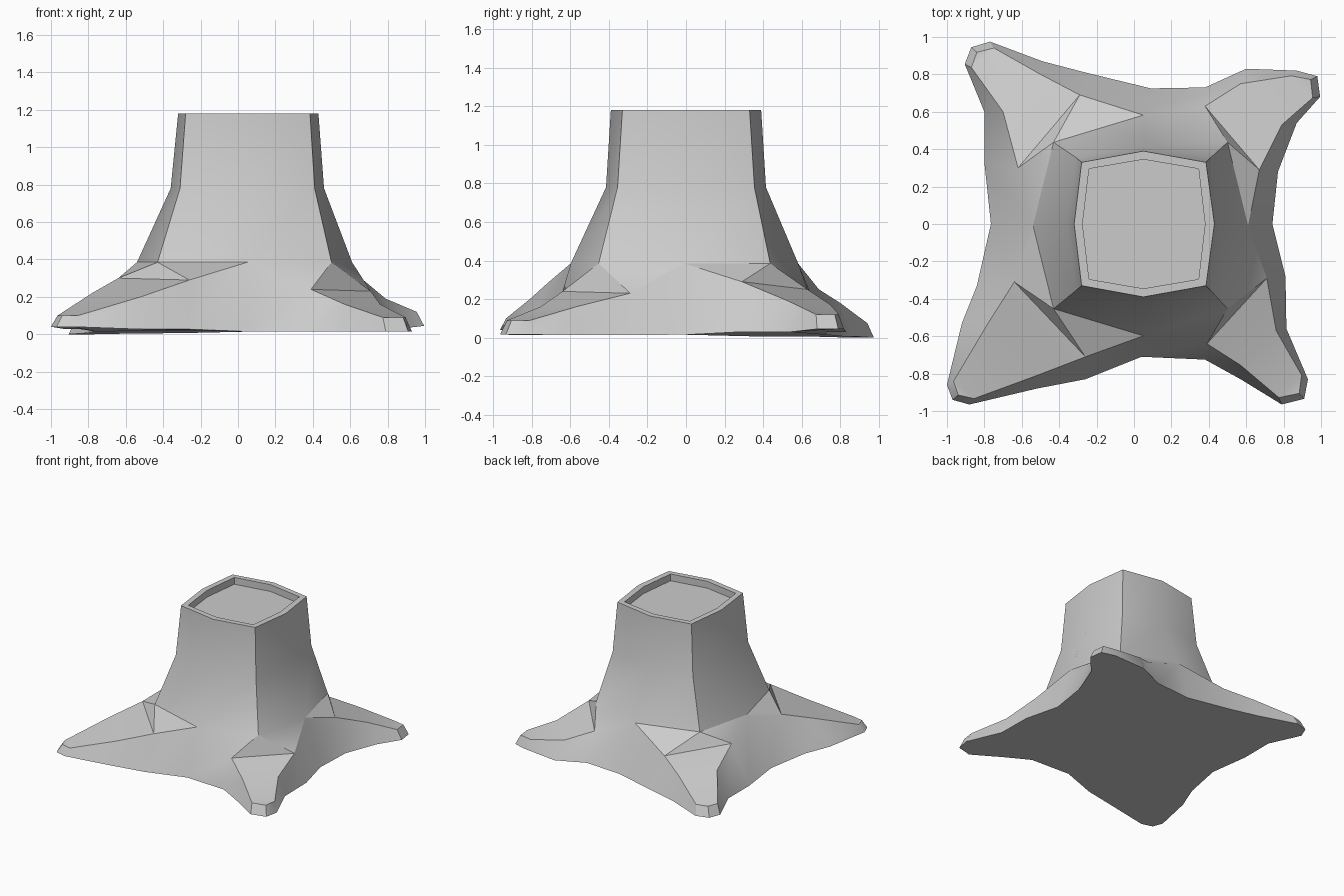
import bpy, bmesh
from mathutils import Vector

if "Cube" in bpy.data.objects:
    bpy.data.objects.remove(bpy.data.objects["Cube"])

bm = bmesh.new()


def vert(x, y, z):
    return bm.verts.new((x, y, z))


def ring(side, corner, z, cy=0.0):
    """Eight-sided trunk ring, counter-clockwise from the right-hand side.
    side = (left, right, half depth), corner = the same for the corners."""
    l, r, d = side
    cl, cr, cd = corner
    pts = [(r, 0), (cr, cd), (0.05, d), (cl, cd), (l, 0), (cl, -cd), (0.05, -d), (cr, -cd)]
    return [vert(x, y + cy, z) for x, y in pts]


def bridge(low, high):
    n = len(low)
    for i in range(n):
        j = (i + 1) % n
        bm.faces.new((low[i], low[j], high[j], high[i]))


# Trunk with a recessed cut top
waist = ring((-0.54, 0.61, 0.59), (-0.43, 0.50, 0.445), 0.385, -0.008)
middle = ring((-0.36, 0.46, 0.415), (-0.31, 0.41, 0.355), 0.78)
rim = ring((-0.32, 0.43, 0.39), (-0.28, 0.385, 0.33), 1.18)
lip = ring((-0.275, 0.38, 0.345), (-0.24, 0.345, 0.295), 1.18)
cut = ring((-0.275, 0.38, 0.345), (-0.24, 0.345, 0.295), 1.125)
for low, high in ((waist, middle), (middle, rim), (rim, lip), (lip, cut)):
    bridge(low, high)
bm.faces.new(cut)

# Ground points under the four hollows between the roots
hollows = [vert(0.74, 0, 0.015), vert(0.09, 0.725, 0.015),
           vert(-0.765, 0, 0.015), vert(0.04, -0.71, 0.015)]
outline = []


def root(i, ground, ridge, floor, tip):
    """One root: 7 ground points, 4 shoulder points and a blunt 3-point tip."""
    g = []
    for k, (x, y) in enumerate(ground):
        z = floor if k in (2, 3, 4) else 0.5 * floor + 0.007
        g.append(vert(x, y, z))
    a1, a2, b2, b1 = [vert(*p) for p in ridge]
    aim = (a2.co + b2.co) / 2
    tips = []
    for v in g[2:5]:
        d = Vector((aim.x - v.co.x, aim.y - v.co.y, 0)).normalized() * 0.04
        tips.append(vert(v.co.x + d.x, v.co.y + d.y, tip))
    m0, c, m1 = waist[2 * i], waist[2 * i + 1], waist[(2 * i + 2) % 8]
    # root top
    for f in ((c, m0, a1), (c, a1, b1), (c, b1, m1), (a1, a2, b2, b1),
              (a2, tips[0], tips[2], b2), tips):
        bm.faces.new(f)
    # root sides
    upper = [m0, a1, a2, *tips, b2, b1, m1]
    lower = [hollows[i], *g, hollows[(i + 1) % 4]]
    for k in range(8):
        bm.faces.new((lower[k], lower[k + 1], upper[k + 1], upper[k]))
    outline.extend(lower[:-1])


# Back right root
root(0, [(0.77, 0.28), (0.87, 0.54), (0.995, 0.68), (0.98, 0.79), (0.87, 0.82), (0.60, 0.83), (0.38, 0.73)],
     [(0.67, 0.29, 0.29), (0.79, 0.53, 0.19), (0.57, 0.75, 0.17), (0.38, 0.63, 0.25)], 0.045, 0.12)
# Back left root
root(1, [(-0.26, 0.81), (-0.49, 0.87), (-0.77, 0.975), (-0.87, 0.945), (-0.905, 0.855), (-0.80, 0.60), (-0.80, 0.33)],
     [(-0.29, 0.69, 0.25), (-0.50, 0.80, 0.18), (-0.70, 0.60, 0.21), (-0.62, 0.30, 0.29)], 0.0, 0.075)
# Front left root
root(2, [(-0.84, -0.33), (-0.92, -0.53), (-1.0, -0.86), (-0.97, -0.94), (-0.88, -0.965), (-0.52, -0.88), (-0.26, -0.83)],
     [(-0.64, -0.31, 0.30), (-0.78, -0.53, 0.22), (-0.52, -0.81, 0.20), (-0.26, -0.71, 0.29)], 0.04, 0.10)
# Front right root
root(3, [(0.38, -0.725), (0.57, -0.83), (0.79, -0.965), (0.91, -0.935), (0.93, -0.83), (0.815, -0.56), (0.81, -0.28)],
     [(0.39, -0.64, 0.24), (0.57, -0.755, 0.16), (0.76, -0.57, 0.16), (0.71, -0.29, 0.23)], 0.015, 0.09)

# Underside
bm.faces.new(outline[::-1])
bmesh.ops.recalc_face_normals(bm, faces=bm.faces)

mesh = bpy.data.meshes.new("tree_stump")
bm.to_mesh(mesh)
bm.free()
stump = bpy.data.objects.new("tree_stump", mesh)
bpy.context.collection.objects.link(stump)
bpy.context.view_layer.objects.active = stump
stump.select_set(True)
bpy.ops.object.shade_smooth_by_angle(angle=0.55)
